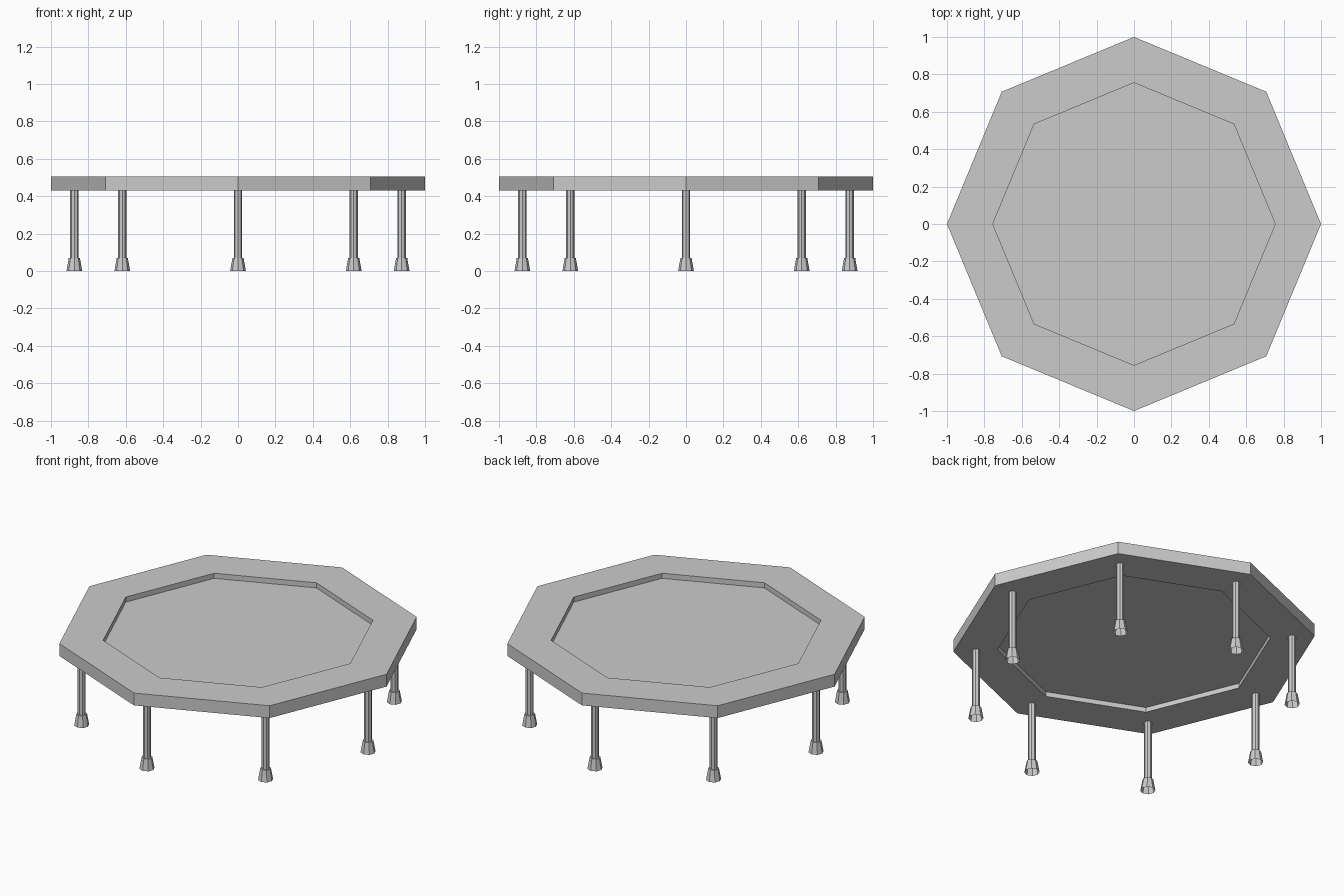
import bpy, bmesh
from math import cos, sin, pi

if "Cube" in bpy.data.objects:
    bpy.data.objects.remove(bpy.data.objects["Cube"])


def lathe(name, profile, sides=8, center=(0, 0), closed=False, caps=False):
    """Sweep an (r, z) profile round a vertical axis with flat sides."""
    bm = bmesh.new()
    rings = [[bm.verts.new((center[0] + r * cos(2 * pi * i / sides),
                            center[1] + r * sin(2 * pi * i / sides), z))
              for i in range(sides)] for r, z in profile]
    pairs = list(zip(rings, rings[1:]))
    if closed:
        pairs.append((rings[-1], rings[0]))
    for a, b in pairs:
        for i in range(sides):
            j = (i + 1) % sides
            bm.faces.new((a[i], a[j], b[j], b[i]))
    if caps:
        bm.faces.new(rings[0][::-1])
        bm.faces.new(rings[-1])
    bm.normal_update()
    me = bpy.data.meshes.new(name)
    bm.to_mesh(me)
    bm.free()
    ob = bpy.data.objects.new(name, me)
    bpy.context.collection.objects.link(ob)
    return ob


# Octagonal padded frame
lathe("frame_pad", [(1, 0.43), (1, 0.505), (0.755, 0.505), (0.755, 0.43)], closed=True)

# Recessed jumping mat
lathe("jumping_mat", [(0.755, 0.459), (0.755, 0.474)], caps=True)

# Tubular legs with flared, hollow rubber feet below each corner
for k in range(8):
    c = (0.875 * cos(k * pi / 4), 0.875 * sin(k * pi / 4))
    lathe(f"leg_{k + 1}", [(0.042, 0), (0.03, 0.068), (0.022, 0.068), (0.022, 0.43)], center=c)
